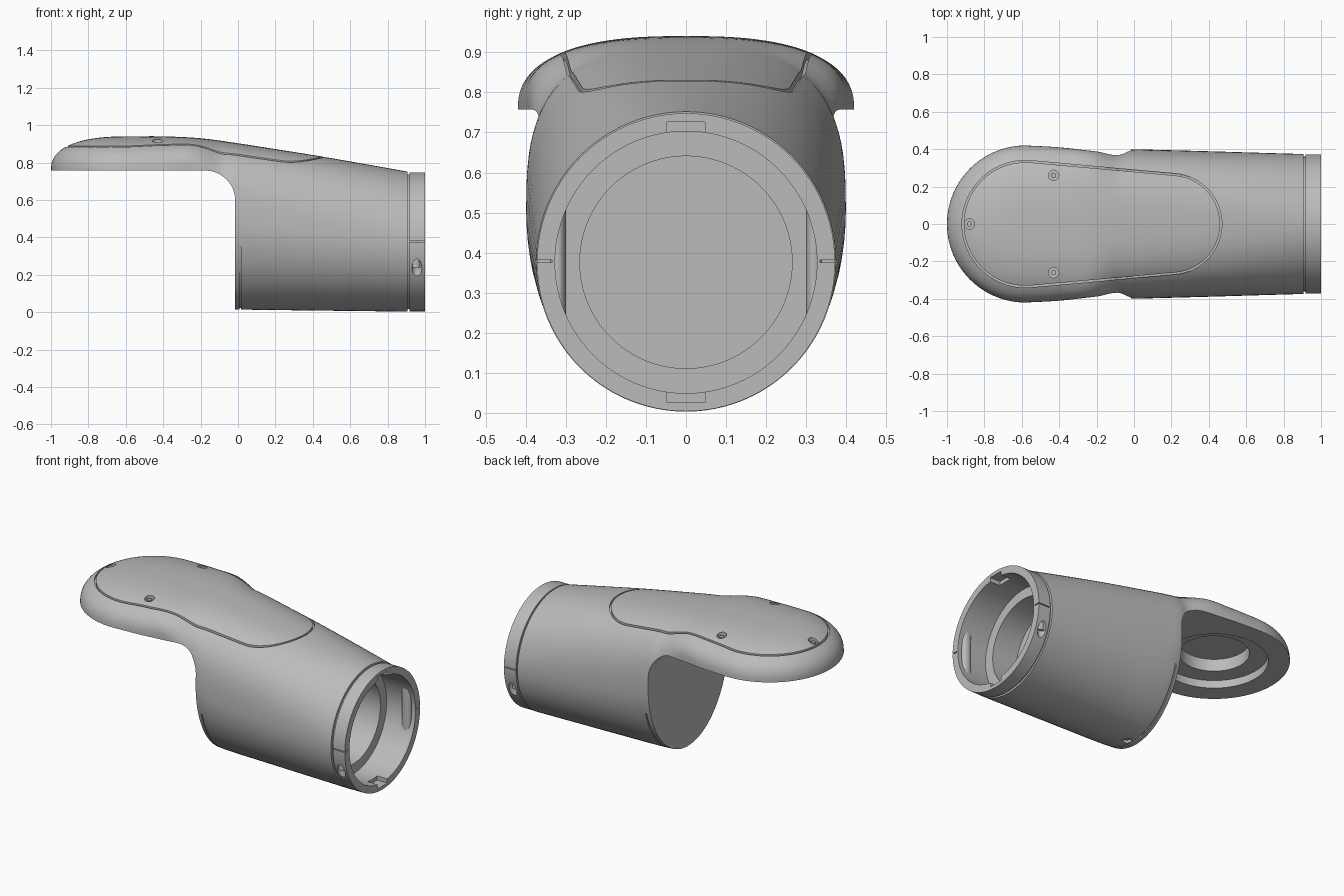
import bpy, bmesh
from math import sin, cos, pi, acos, copysign
from mathutils import Matrix, Vector

if "Cube" in bpy.data.objects:
    bpy.data.objects.remove(bpy.data.objects["Cube"])

grey = bpy.data.materials.new("light grey")
grey.use_nodes = True
grey.diffuse_color = (0.5, 0.5, 0.5, 1)
grey.node_tree.nodes["Principled BSDF"].inputs["Base Color"].default_value = (0.5, 0.5, 0.5, 1)

AXIS_Z = 0.376      # height of the barrel axis
HEAD_X, HEAD_R = -0.58, 0.42
RIM_Z = 0.755


def finish(name, bm):
    bmesh.ops.recalc_face_normals(bm, faces=bm.faces)
    mesh = bpy.data.meshes.new(name)
    bm.to_mesh(mesh)
    bm.free()
    mesh.materials.append(grey)
    ob = bpy.data.objects.new(name, mesh)
    bpy.context.collection.objects.link(ob)
    return ob


def loft(name, rings, closed=False):
    """Skin a list of equal point loops, capped unless closed."""
    bm = bmesh.new()
    vs = [[bm.verts.new(p) for p in ring] for ring in rings]
    n = len(rings[0])
    pairs = list(zip(vs, vs[1:])) + ([(vs[-1], vs[0])] if closed else [])
    for a, b in pairs:
        for i in range(n):
            j = (i + 1) % n
            bm.faces.new((a[i], a[j], b[j], b[i]))
    if not closed:
        bm.faces.new(vs[0])
        bm.faces.new(vs[-1])
    return finish(name, bm)


def box(name, lo, hi):
    corners = ((0, 0), (1, 0), (1, 1), (0, 1))
    return loft(name, [[((lo[0], hi[0])[i], (lo[1], hi[1])[j], z) for i, j in corners]
                       for z in (lo[2], hi[2])])


def rod(name, x, y, z0, z1, rx, ry=None, n=40):
    ry = ry or rx
    return loft(name, [[(x + rx * cos(2 * pi * i / n), y + ry * sin(2 * pi * i / n), z)
                        for i in range(n)] for z in (z0, z1)])


def barrel(name, profile, n=96):
    """Round solid about the barrel axis from (x, radius) pairs."""
    return loft(name, [[(x, r * cos(2 * pi * i / n), AXIS_Z + r * sin(2 * pi * i / n))
                        for i in range(n)] for x, r in profile])


def ellipsoid(name, centre, size):
    bm = bmesh.new()
    bmesh.ops.create_uvsphere(bm, u_segments=24, v_segments=16, radius=1,
                              matrix=Matrix.Translation(centre) @ Matrix.Diagonal((*size, 1)))
    return finish(name, bm)


def cut(ob, cutters):
    for c in cutters:
        mod = ob.modifiers.new("cut", 'BOOLEAN')
        mod.operation, mod.solver, mod.object = 'DIFFERENCE', 'EXACT', c
        c.hide_render = True
    bpy.context.view_layer.update()
    mesh = bpy.data.meshes.new_from_object(ob.evaluated_get(bpy.context.evaluated_depsgraph_get()))
    ob.modifiers.clear()
    ob.data = mesh
    for c in cutters:
        bpy.data.objects.remove(c)


def curve(keys):
    """Smooth interpolation through (x, value) keys."""
    def slope(i):
        a, b = keys[max(i - 1, 0)], keys[min(i + 1, len(keys) - 1)]
        return (b[1] - a[1]) / (b[0] - a[0])

    def f(x):
        x = min(max(x, keys[0][0]), keys[-1][0])
        i = max(k for k in range(len(keys) - 1) if keys[k][0] <= x)
        (x0, v0), (x1, v1) = keys[i], keys[i + 1]
        h = x1 - x0
        t = (x - x0) / h
        return (v0 * (1 + 2 * t) * (1 - t) ** 2 + v1 * t * t * (3 - 2 * t)
                + h * slope(i) * t * (1 - t) ** 2 + h * slope(i + 1) * t * t * (t - 1))
    return f


# Shape of the shell along its length
crest = curve([(HEAD_X, .94), (-.4, .94), (-.2, .93), (0, .903), (.2, .872), (.45, .832), (.905, .752)])
width = curve([(HEAD_X, .42), (-.4, .41), (-.2, .388), (-.09, .378), (-.02, .397), (.1, .397), (.905, .374)])
middle = curve([(HEAD_X, RIM_Z), (-.4, RIM_Z), (-.22, RIM_Z), (0, .52), (.3, .45), (.905, AXIS_Z)])
power = curve([(HEAD_X, 2.5), (0, 2.8), (.3, 2.6), (.905, 2)])
base = curve([(-.02, .014), (.905, .003)])


def half_width(x):
    t = max(0, (HEAD_X - x) / HEAD_R)
    return HEAD_R * max(0, 1 - t * t) ** .5 if t else width(x)


def top_z(x, y):
    if x < HEAD_X:
        r = min(1, ((x - HEAD_X) ** 2 + y * y) ** .5 / HEAD_R)
        return RIM_Z + (crest(HEAD_X) - RIM_Z) * (1 - r ** 2.5) ** .4
    n, m = power(x), middle(x)
    return m + (crest(x) - m) * max(0, 1 - abs(y / width(x)) ** n) ** (1 / n)


def section(x, count=96):
    pts = []
    for i in range(count):
        a = 2 * pi * i / count
        c, s = cos(a), sin(a)
        if s >= -1e-9:
            y = half_width(x) * copysign(abs(c) ** (2 / power(x)), c)
            pts.append((x, y, top_z(x, y)))
        else:
            pts.append((x, half_width(x) * c, middle(x) + s * (middle(x) - base(x))))
    return pts


# Main shell
stations = [HEAD_X - HEAD_R * sin(pi / 2 * (1 - i / 24) * .995) for i in range(24)]
stations += [HEAD_X + (.905 - HEAD_X) * i / 60 for i in range(61)]
housing = loft("housing", [section(x) for x in stations])

# Space under the head, with a filleted inner corner
under = [(-1.2, -.1), (-.015, -.1)]
under += [(-.175 + .16 * cos(a), .597 + .16 * sin(a)) for a in [pi / 2 * i / 16 for i in range(17)]]
under += [(-1.2, .757)]
cutters = [loft("under_cutter", [[(x, y, z) for x, z in under] for y in (-.6, .6)])]

# Barrel bore and stepped socket beneath the head
cutters.append(barrel("bore_cutter", [(.6, .355), (1.1, .355)]))
cutters.append(rod("socket_cutter", HEAD_X, 0, .7, .805, .3, n=80))
cutters.append(rod("socket_bore_cutter", HEAD_X, 0, .7, .88, .195, n=80))

# Seam around the top cover: a tapered capsule following the surface
r1, r2, x2 = .335, .265, .2
edge = acos((r1 - r2) / (x2 - HEAD_X))
path = [(x2, r2, -edge + 2 * edge * i / 32) for i in range(32)]
path += [(x2 + (HEAD_X - x2) * i / 20, r2 + (r1 - r2) * i / 20, edge) for i in range(20)]
path += [(HEAD_X, r1, edge + 2 * (pi - edge) * i / 40) for i in range(40)]
path += [(HEAD_X + (x2 - HEAD_X) * i / 20, r1 + (r2 - r1) * i / 20, -edge) for i in range(20)]
rings = []
for cx, r, a in path:
    z = top_z(cx + r * cos(a), r * sin(a))
    rings.append([(cx + (r + o) * cos(a), (r + o) * sin(a), z + dz)
                  for o, dz in ((-.005, -.014), (.005, -.014), (.005, .02), (-.005, .02))])
cutters.append(loft("cover_seam_cutter", rings, closed=True))

# Screw holes in the cover
screws = [(-.88, 0), (-.43, .26), (-.43, -.26)]
for x, y in screws:
    cutters.append(rod("screw_cutter", x, y, top_z(x, y) - .02, 1.1, .028, n=24))
cutters.append(rod("drain_cutter", .05, 0, -.1, .03, .025, n=24))

# Seam around the lower half of the closed end
lower = [Vector(p) for p in section(.013) if p[2] < .38]
mid = Vector((.013, 0, .45))
cutters.append(loft("end_seam_cutter", [[mid + (p - mid) * k + Vector((dx, 0, 0))
               for k, dx in ((.98, -.004), (1.03, -.004), (1.03, .004), (.98, .004))] for p in lower]))
cut(housing, cutters)

for i, (x, y) in enumerate(screws):
    z = top_z(x, y)
    rod(f"cover_screw_{i + 1}", x, y, z - .03, z - .008, .014, n=20)

# Collar and stepped socket at the open end
collar = barrel("collar", [(.63, .265), (.8, .265), (.8, .327), (1, .327), (1, .372),
                           (.917, .372), (.917, .36), (.59, .36)])
cutters = [box("key_cutter", (.93, -.047, AXIS_Z + s * .335 - .015), (1.1, .047, AXIS_Z + s * .335 + .015))
           for s in (-1, 1)]
for s in (-1, 1):
    ys = sorted((s * .335, s * .45))
    cutters.append(box("split_cutter", (.918, ys[0], .376), (1.1, ys[1], .382)))
    cutters.append(ellipsoid("dent_cutter", (.957, s * .347, .225), (.027, .025, .07)))
    rod("latch_left" if s > 0 else "latch_right", .945, s * .32, .24, .51, .03, .02)
cut(collar, cutters)

# Smooth shading with crisp edges
parts = [o for o in bpy.context.scene.objects if o.type == 'MESH' and grey.name in o.data.materials]
bpy.ops.object.select_all(action='DESELECT')
for o in parts:
    o.select_set(True)
bpy.context.view_layer.objects.active = housing
bpy.ops.object.shade_smooth_by_angle(angle=.5)
